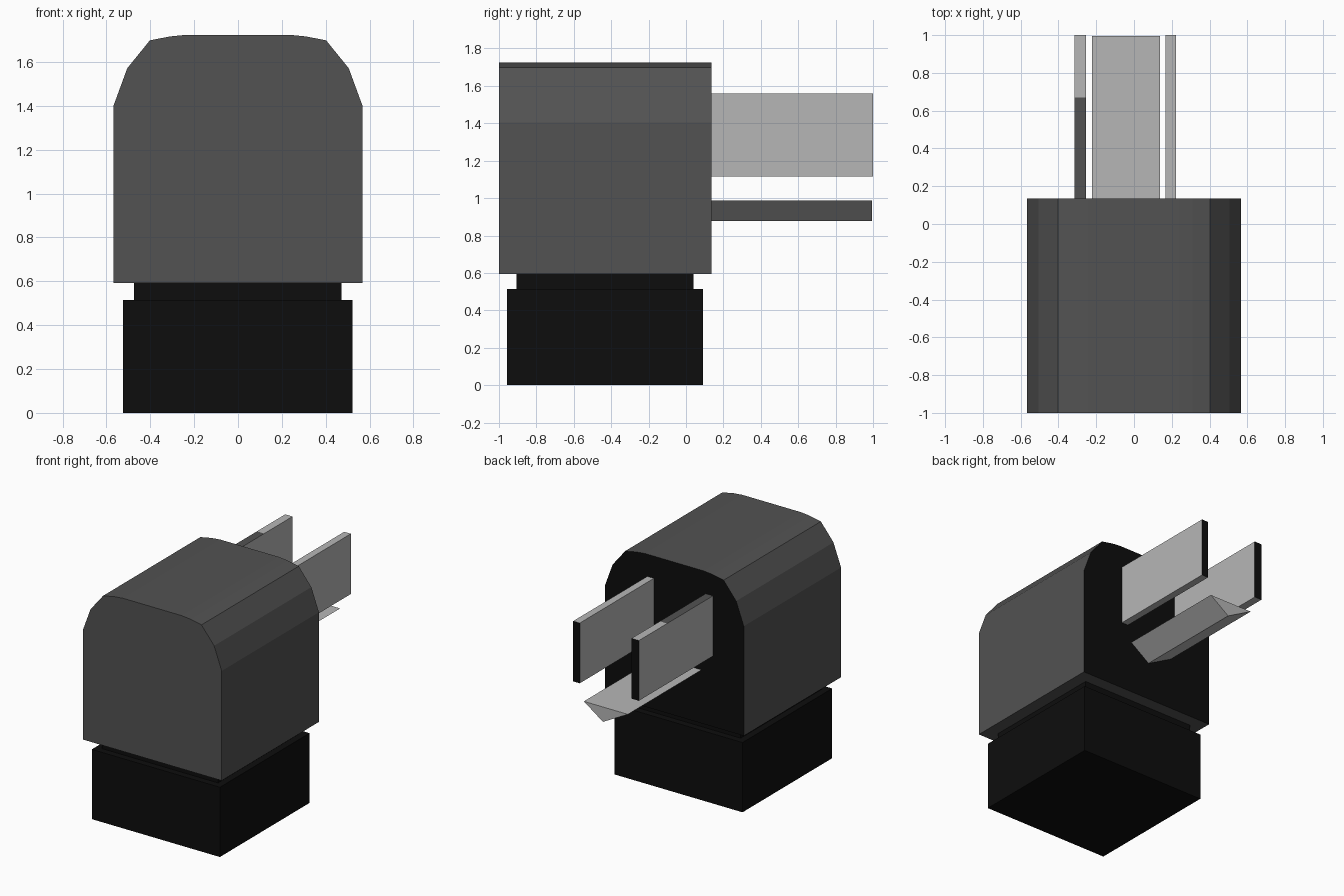
import bpy, bmesh

if "Cube" in bpy.data.objects:
    bpy.data.objects.remove(bpy.data.objects["Cube"])


def material(name, value):
    m = bpy.data.materials.new(name)
    m.diffuse_color = (value, value, value, 1)
    m.use_nodes = True
    m.node_tree.nodes["Principled BSDF"].inputs["Base Color"].default_value = m.diffuse_color
    return m


GREY = material("charcoal_grey", 0.085)
BLACK = material("black_plastic", 0.004)
METAL = material("pale_metal", 0.47)


def extrude_profile(name, profile, y0, y1, mats, rule=None, cut_y=None):
    """Extrude an (x, z) outline along y; rule(face) picks a material slot."""
    bm = bmesh.new()
    face = bm.faces.new([bm.verts.new((x, y0, z)) for x, z in profile])
    res = bmesh.ops.extrude_face_region(bm, geom=[face])
    verts = [g for g in res["geom"] if isinstance(g, bmesh.types.BMVert)]
    bmesh.ops.translate(bm, verts=verts, vec=(0, y1 - y0, 0))
    if cut_y is not None:
        bmesh.ops.bisect_plane(bm, geom=bm.verts[:] + bm.edges[:] + bm.faces[:],
                               plane_co=(0, cut_y, 0), plane_no=(0, 1, 0))
    bmesh.ops.recalc_face_normals(bm, faces=bm.faces[:])
    bm.normal_update()
    if rule:
        for f in bm.faces:
            f.material_index = rule(f)
    mesh = bpy.data.meshes.new(name)
    bm.to_mesh(mesh)
    bm.free()
    for m in mats:
        mesh.materials.append(m)
    obj = bpy.data.objects.new(name, mesh)
    bpy.context.collection.objects.link(obj)
    return obj


def rect(x0, x1, z0, z1):
    return [(x0, z0), (x1, z0), (x1, z1), (x0, z1)]


def back_is_black(f):
    return 1 if f.normal.y > 0.9 else 0


def left_blade_rule(f):
    # dark strip on the inner part of the top edge
    if f.normal.z > 0.9 and f.calc_center_median().y < 0.67:
        return 2
    return back_is_black(f)


# Housing: rounded-top block with a black wall-side face
half = [(0.567, 0.593), (0.567, 1.403), (0.505, 1.572), (0.402, 1.699),
        (0.31, 1.717), (0.24, 1.724)]
outline = half + [(-x, z) for x, z in reversed(half)]
extrude_profile("housing", outline, -1.0, 0.135, [GREY, BLACK], back_is_black)

# Black lower socket and its recessed neck
extrude_profile("socket_base", rect(-0.525, 0.522, 0, 0.515), -0.957, 0.09, [BLACK])
extrude_profile("socket_neck", rect(-0.475, 0.472, 0.515, 0.593), -0.907, 0.04, [BLACK])

# Flat blades with black tips
extrude_profile("right_blade", rect(0.168, 0.222, 1.115, 1.56), 0.135, 1.0,
                [METAL, BLACK], back_is_black)
extrude_profile("left_blade", rect(-0.315, -0.255, 1.115, 1.56), 0.135, 1.0,
                [METAL, BLACK, GREY], left_blade_rule, cut_y=0.67)

# Triangular ground prong
extrude_profile("ground_prong", [(-0.222, 0.988), (-0.018, 0.878), (0.138, 0.988)],
                0.135, 0.995, [METAL])
